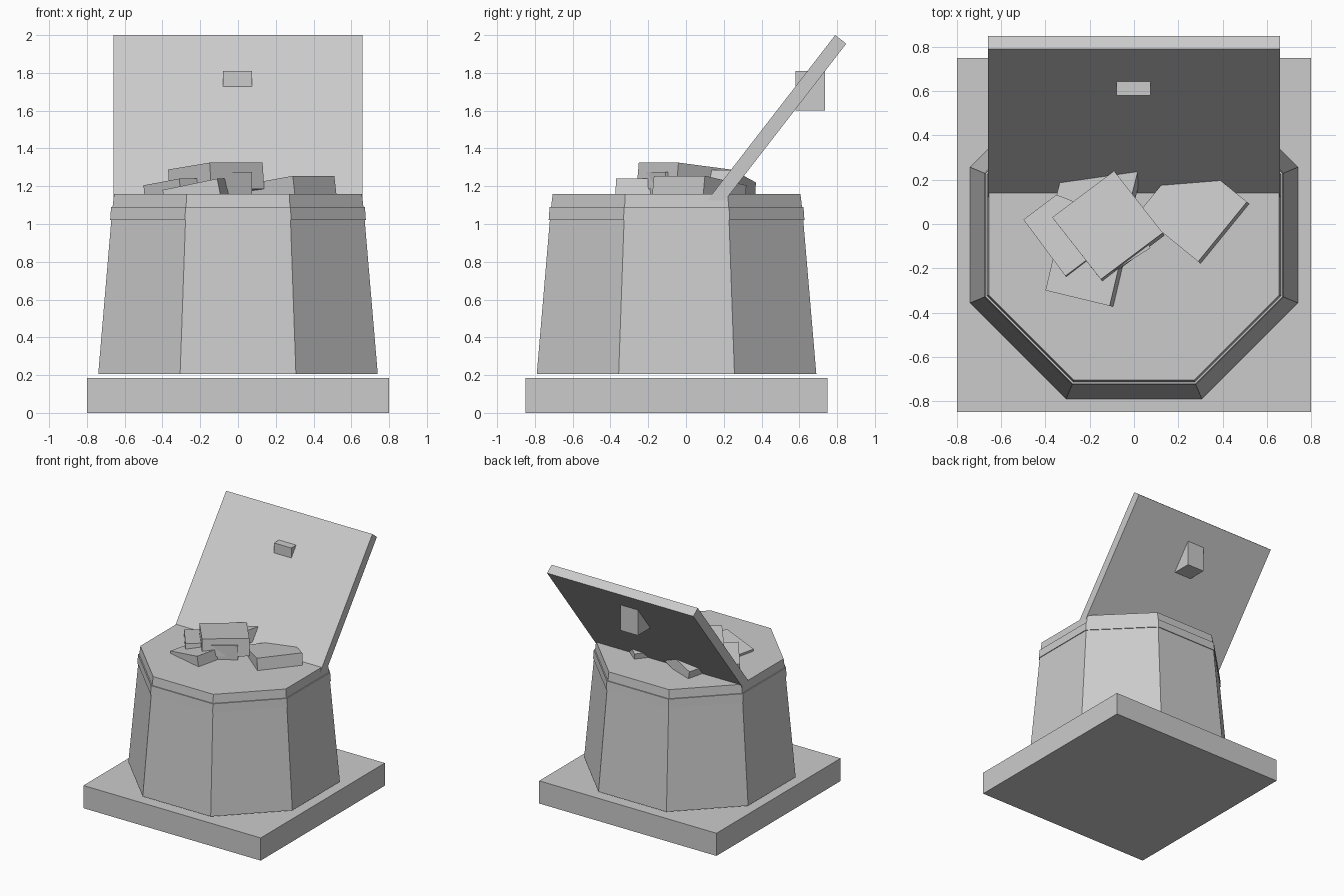
import bpy, bmesh
from math import pi, sin, cos
from mathutils import Vector

if "Cube" in bpy.data.objects:
    bpy.data.objects.remove(bpy.data.objects["Cube"])


def make(name, verts, faces):
    bm = bmesh.new()
    vs = [bm.verts.new(v) for v in verts]
    for f in faces:
        bm.faces.new([vs[i] for i in f])
    bmesh.ops.recalc_face_normals(bm, faces=bm.faces)
    mesh = bpy.data.meshes.new(name)
    bm.to_mesh(mesh)
    bm.free()
    ob = bpy.data.objects.new(name, mesh)
    bpy.context.collection.objects.link(ob)
    return ob


def slab(name, corner, u, v, thick):
    """Box whose top face starts at corner and spans u and v; hangs down by thick."""
    c, u, v = Vector(corner), Vector(u), Vector(v)
    n = u.cross(v).normalized()
    if n.z > 0:
        n = -n
    top = [c, c + u, c + u + v, c + v]
    verts = top + [p + n * thick for p in top]
    return make(name, verts, [(0, 1, 2, 3), (4, 5, 6, 7)] +
                [(i, (i + 1) % 4, (i + 1) % 4 + 4, i + 4) for i in range(4)])


def octagon(name, z0, a0, z1, a1):
    """Tapered octagonal prism, sized by its flat-to-centre distance."""
    verts = []
    for z, a in ((z0, a0), (z1, a1)):
        r = a / cos(pi / 8)
        for i in range(8):
            t = pi / 8 + i * pi / 4
            verts.append((r * cos(t), r * sin(t) - 0.05, z))
    sides = [(i, (i + 1) % 8, (i + 1) % 8 + 8, i + 8) for i in range(8)]
    return make(name, verts, [tuple(range(8)), tuple(range(8, 16))] + sides)


# Square plinth
slab("plinth", (-0.8, -0.85, 0.185), (1.6, 0, 0), (0, 1.6, 0), 0.185)

# Tapered octagonal tub with its rim and filled top
octagon("tub_body", 0.205, 0.74, 1.03, 0.67)
octagon("tub_rim", 1.02, 0.677, 1.09, 0.672)
octagon("tub_top", 1.08, 0.665, 1.16, 0.656)

# Open lid leaning back, with its handle block
slab("open_lid", (-0.66, 0.79, 2.0), (1.32, 0, 0), (0, -0.75, -0.969), 0.074)
slab("lid_handle", (-0.08, 0.58, 1.81), (0.155, 0, 0), (0, 0.155, 0), 0.21)

# Loose tilted slabs heaped on top
slab("top_slab", (-0.15, -0.25, 1.325), (0.28, 0.21, 0), (-0.22, 0.28, -0.037), 0.14)
slab("left_slab", (-0.31, -0.235, 1.24), (0.28, 0.21, 0), (-0.19, 0.255, -0.035), 0.1)
slab("front_slab", (-0.11, -0.37, 1.24), (0.08, 0.34, 0), (-0.29, 0.07, -0.06), 0.1)
slab("right_slab", (0.29, -0.17, 1.255), (0.22, 0.27, 0), (-0.27, 0.22, -0.05), 0.12)
slab("back_slab", (0.02, 0.25, 1.285), (-0.06, -0.24, 0), (-0.31, 0.12, -0.065), 0.1)
slab("small_slab", (0.075, -0.108, 1.275), (-0.17, -0.107, 0), (-0.1, 0.16, 0), 0.13)
